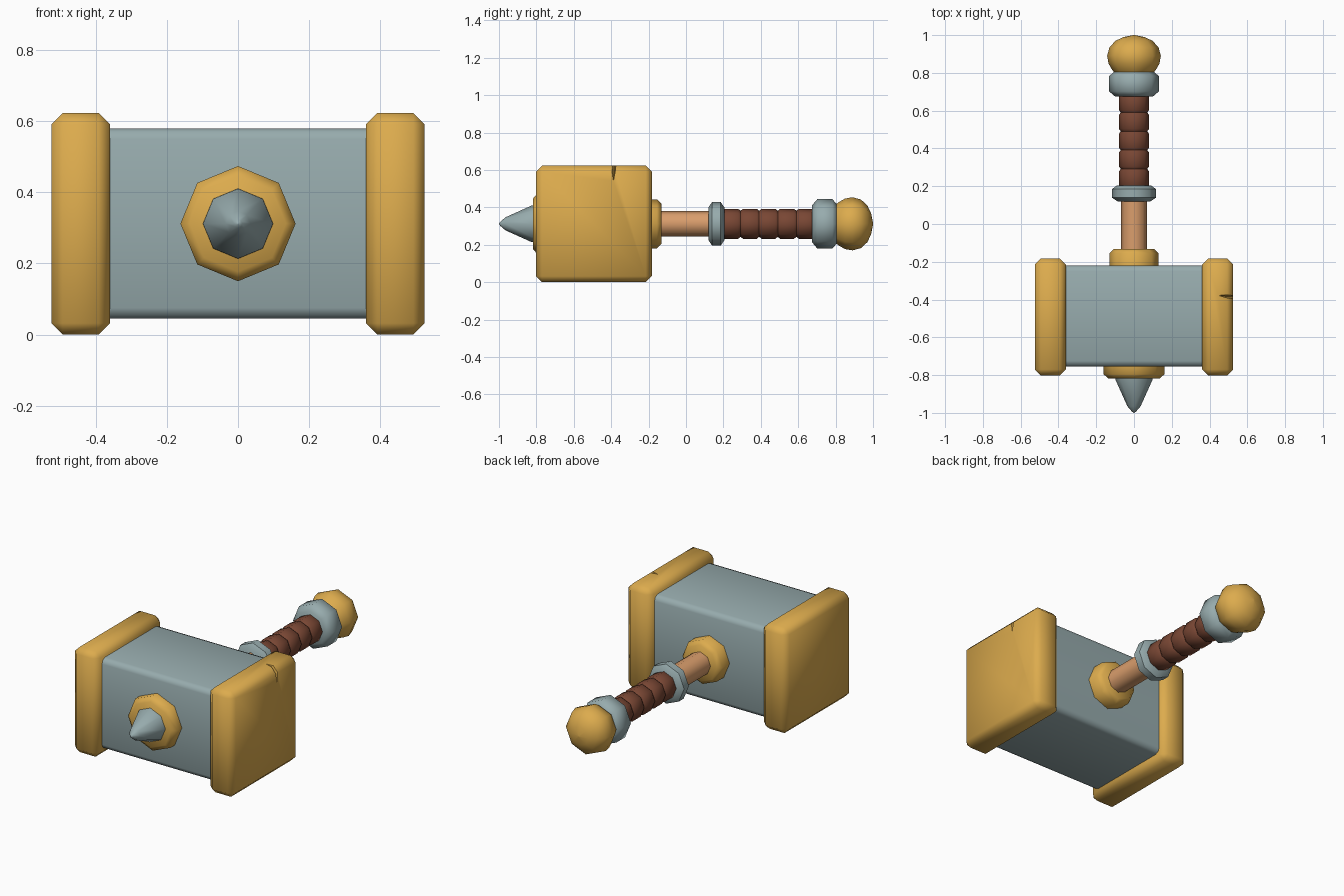
import bpy, bmesh, math
from mathutils import Vector

if "Cube" in bpy.data.objects:
    bpy.data.objects.remove(bpy.data.objects["Cube"])

AXIS_Z = 0.312   # height of the handle axis


def material(name, rgb):
    m = bpy.data.materials.new(name)
    m.diffuse_color = (*rgb, 1)
    m.use_nodes = True
    m.node_tree.nodes["Principled BSDF"].inputs["Base Color"].default_value = m.diffuse_color
    return m


GOLD = material("gold", (0.72, 0.41, 0.075))
STEEL = material("steel", (0.31, 0.41, 0.42))
WOOD = material("wood", (0.70, 0.34, 0.15))
LEATHER = material("leather", (0.19, 0.062, 0.034))


def add_object(name, bm, mat):
    bmesh.ops.recalc_face_normals(bm, faces=bm.faces[:])
    me = bpy.data.meshes.new(name)
    bm.to_mesh(me)
    bm.free()
    me.materials.append(mat)
    ob = bpy.data.objects.new(name, me)
    bpy.context.collection.objects.link(ob)
    return ob


def activate(ob):
    bpy.ops.object.select_all(action='DESELECT')
    ob.select_set(True)
    bpy.context.view_layer.objects.active = ob


def smooth(ob, angle=50):
    activate(ob)
    bpy.ops.object.shade_smooth_by_angle(angle=math.radians(angle))


def box(name, lo, hi, mat, bevel, segments=1, along_x_only=False):
    bm = bmesh.new()
    bmesh.ops.create_cube(bm, size=1)
    lo, hi = Vector(lo), Vector(hi)
    for v in bm.verts:
        v.co = Vector((v.co[i] * (hi - lo)[i] + (lo + hi)[i] / 2 for i in range(3)))
    edges = [e for e in bm.edges if not along_x_only
             or abs(e.verts[0].co.x - e.verts[1].co.x) > 0.01]
    bmesh.ops.bevel(bm, geom=edges, offset=bevel, segments=segments,
                    profile=0.5, affect='EDGES')
    return add_object(name, bm, mat)


def lathe(name, profile, mat, sides=8):
    """Turn a (y, radius) profile around the handle axis."""
    bm = bmesh.new()
    rings = []
    for y, r in profile:
        ring = []
        for k in range(sides):
            a = 2 * math.pi * k / sides
            ring.append(bm.verts.new((r * math.cos(a), y, AXIS_Z + r * math.sin(a))))
        rings.append(ring)
    for a, b in zip(rings, rings[1:]):
        for k in range(sides):
            j = (k + 1) % sides
            bm.faces.new((a[k], a[j], b[j], b[k]))
    bm.faces.new(rings[0])
    bm.faces.new(rings[-1])
    ob = add_object(name, bm, mat)
    smooth(ob)
    return ob


# Hammer head block
smooth(box("head_block", (-0.40, -0.755, 0.045), (0.40, -0.22, 0.58), STEEL,
           0.03, 2, along_x_only=True))

# End caps
left_cap = box("left_cap", (-0.525, -0.802, 0), (-0.36, -0.183, 0.623), GOLD, 0.032)
right_cap = box("right_cap", (0.36, -0.802, 0), (0.525, -0.183, 0.623), GOLD, 0.032)

# Wedge-shaped crack in the top outer edge of the right cap
bm = bmesh.new()
for co in ((0.54, -0.408, 0.64), (0.54, -0.368, 0.64),
           (0.54, -0.390, 0.525), (0.43, -0.376, 0.64)):
    bm.verts.new(co)
bmesh.ops.convex_hull(bm, input=bm.verts[:])
cutter = add_object("crack_cutter", bm, GOLD)
cutter.hide_render = True
mod = right_cap.modifiers.new("crack", 'BOOLEAN')
mod.operation = 'DIFFERENCE'
mod.solver = 'EXACT'
mod.object = cutter
activate(right_cap)
bpy.ops.object.modifier_apply(modifier=mod.name)
bpy.data.objects.remove(cutter)
smooth(left_cap)
smooth(right_cap)

# Front spike and its mount
lathe("spike_mount", [(-0.74, 0.162), (-0.795, 0.162), (-0.818, 0.135)], GOLD)
lathe("spike", [(-0.80, 0.100), (-0.825, 0.098), (-0.965, 0.035),
                (-0.992, 0.012), (-1.0, 0.002)], STEEL)

# Handle
lathe("handle_collar", [(-0.24, 0.131), (-0.155, 0.131), (-0.132, 0.108)], GOLD)
lathe("shaft", [(-0.20, 0.068), (0.70, 0.068)], WOOD)
lathe("lower_ring", [(0.12, 0.088), (0.140, 0.117), (0.185, 0.117), (0.205, 0.088)], STEEL)

# Leather grip: five pinched wraps
step = (0.69 - 0.192) / 5
for i in range(5):
    y = 0.192 + i * step
    lathe(f"grip_wrap_{i + 1}", [(y, 0.070), (y + 0.013, 0.080),
                                 (y + step - 0.013, 0.080), (y + step, 0.070)], LEATHER)

# Upper ring and pommel
lathe("upper_ring", [(0.675, 0.100), (0.702, 0.132), (0.783, 0.132), (0.81, 0.100)], STEEL)
lathe("pommel", [(0.795, 0.098), (0.815, 0.115), (0.85, 0.135), (0.89, 0.142),
                 (0.935, 0.130), (0.97, 0.098), (0.99, 0.055), (1.0, 0.004)], GOLD)
